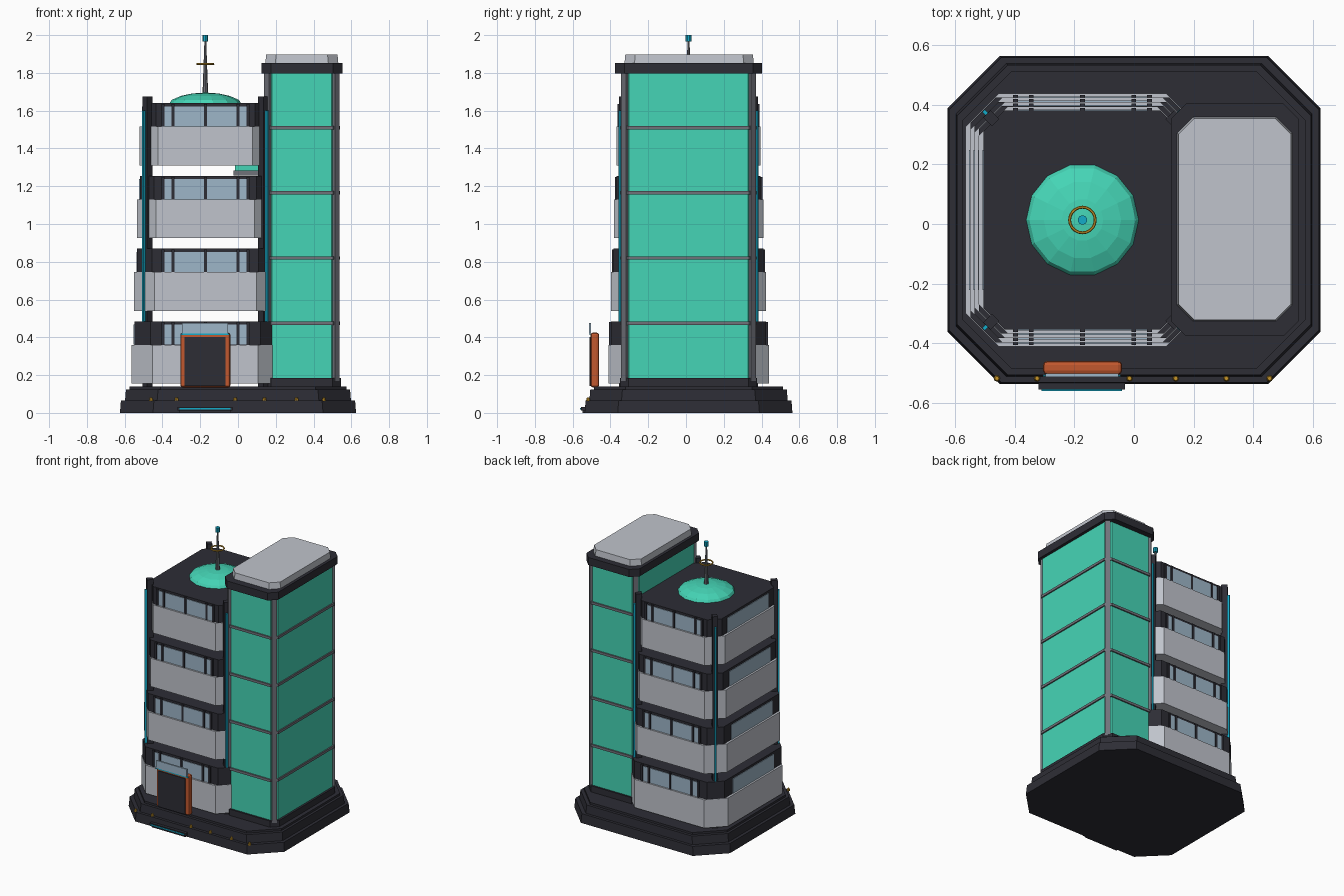
import bpy, bmesh, math
from mathutils import Matrix

if "Cube" in bpy.data.objects:
    bpy.data.objects.remove(bpy.data.objects["Cube"])


def material(name, r, g, b):
    m = bpy.data.materials.new(name)
    lin = [((c / 255 + 0.055) / 1.055) ** 2.4 for c in (r, g, b)]
    m.diffuse_color = (*lin, 1)
    m.use_nodes = True
    m.node_tree.nodes["Principled BSDF"].inputs["Base Color"].default_value = m.diffuse_color
    return m


DARK = material("charcoal", 45, 45, 53)
WHITE = material("pale grey", 192, 196, 204)
TEAL = material("teal glass", 69, 213, 182)
GREY = material("steel grey", 112, 114, 122)
BLUE = material("window blue", 158, 182, 200)
ORANGE = material("burnt orange", 194, 88, 46)
CYAN = material("cyan light", 20, 172, 202)
GOLD = material("gold", 200, 150, 40)


def finish(name, bm, mat):
    bmesh.ops.recalc_face_normals(bm, faces=bm.faces)
    me = bpy.data.meshes.new(name)
    bm.to_mesh(me)
    bm.free()
    me.materials.append(mat)
    ob = bpy.data.objects.new(name, me)
    bpy.context.collection.objects.link(ob)
    return ob


def box(name, x0, x1, y0, y1, z0, z1, mat, bevel=0):
    bm = bmesh.new()
    bmesh.ops.create_cube(bm, size=1)
    for v in bm.verts:
        v.co = ((x0 + x1) / 2 + v.co.x * (x1 - x0), (y0 + y1) / 2 + v.co.y * (y1 - y0),
                (z0 + z1) / 2 + v.co.z * (z1 - z0))
    if bevel:
        bmesh.ops.bevel(bm, geom=bm.edges[:], offset=bevel, segments=2, affect='EDGES', profile=0.5)
    return finish(name, bm, mat)


def octagon(name, cx, cy, hx, hy, ch, z0, z1, mat, top_inset=0):
    """Chamfered rectangular block."""
    bm = bmesh.new()
    rings = []
    for z, i in ((z0, 0), (z1, top_inset)):
        a, b = hx - i, hy - i
        pts = [(a, -b + ch), (a, b - ch), (a - ch, b), (-a + ch, b),
               (-a, b - ch), (-a, -b + ch), (-a + ch, -b), (a - ch, -b)]
        rings.append([bm.verts.new((cx + x, cy + y, z)) for x, y in pts])
    bm.faces.new(rings[0][::-1])
    bm.faces.new(rings[1])
    for k in range(8):
        n = (k + 1) % 8
        bm.faces.new((rings[0][k], rings[0][n], rings[1][n], rings[1][k]))
    return finish(name, bm, mat)


def cone(name, x, y, z0, z1, r0, r1, mat, n=12):
    bm = bmesh.new()
    bmesh.ops.create_cone(bm, cap_ends=True, segments=n, radius1=r0, radius2=r1, depth=z1 - z0,
                          matrix=Matrix.Translation((x, y, (z0 + z1) / 2)))
    return finish(name, bm, mat)


def turned_box(name, x, y, w, d, z0, z1, angle, mat):
    ob = box(name, -w / 2, w / 2, -d / 2, d / 2, z0, z1, mat)
    ob.data.transform(Matrix.Translation((x, y, 0)) @ Matrix.Rotation(angle, 4, 'Z'))
    return ob


CY = 0.0135
# Stepped base
octagon("base_lower", 0, CY, 0.625, 0.55, 0.175, 0, 0.066, DARK, 0.005)
octagon("base_middle", 0, CY, 0.598, 0.525, 0.17, 0.066, 0.125, DARK, 0.005)
octagon("base_upper", 0, CY, 0.575, 0.50, 0.165, 0.125, 0.14, DARK)

# Entrance step, light strip and lamps
box("entrance_step", -0.32, -0.03, -0.556, -0.50, 0.012, 0.032, DARK)
box("step_light", -0.31, -0.04, -0.56, -0.548, 0.018, 0.025, CYAN)
box("lower_step", -0.31, -0.04, -0.548, -0.50, 0.0, 0.012, DARK)
for x in (-0.46, -0.325, -0.015, 0.14, 0.31, 0.455):
    cone("step_lamp", x, -0.518, 0.064, 0.082, 0.011, 0.007, GOLD, 8)

# Doorway
box("door_frame", -0.305, -0.04, -0.505, -0.46, 0.135, 0.425, ORANGE, 0.013)
box("door_panel", -0.283, -0.067, -0.511, -0.503, 0.142, 0.402, DARK)
box("door_sign_panel", -0.297, -0.052, -0.514, -0.502, 0.42, 0.475, BLUE)
box("door_sign_light", -0.305, -0.045, -0.512, -0.506, 0.412, 0.42, CYAN)

# Office tower: four separate floors, tapering upwards
CX = -0.173
for i in range(4):
    z = 0.155 + 0.385 * i
    hx, hy = 0.376 - 0.0147 * i, 0.411 - 0.0147 * i
    octagon("parapet", CX, CY, hx + 0.016, hy + 0.014, 0.112 - 0.005 * i, z, z + 0.205, WHITE)
    octagon("floor_body", CX, CY, hx, hy, 0.085 - 0.005 * i, z + 0.2, z + 0.33, DARK)
    for s in (-1, 1):
        y = CY + s * hy
        box("long_window", CX - 0.225, CX + 0.225, y - 0.004, y + 0.004, z + 0.206, z + 0.313, BLUE)
        for dx in (-0.225, -0.172, 0, 0.172, 0.225):
            w = 0.008
            box("window_mullion", CX + dx - w, CX + dx + w, y - 0.009, y + 0.009,
                z + 0.204, z + 0.325, DARK)
    x = CX - hx
    box("side_window", x - 0.004, x + 0.004, CY - 0.235, CY + 0.235, z + 0.206, z + 0.313, BLUE)

# Corner posts with light strips
for sx in (-1, 1):
    for sy in (-1, 1):
        px, py = CX + 0.306 * sx, CY + 0.341 * sy
        a = math.atan2(sy, sx)
        turned_box("corner_post", px, py, 0.042, 0.034, 0.13, 1.675, a, DARK)
        turned_box("post_light", px + 0.019 * sx, py + 0.019 * sy, 0.018, 0.012, 0.2, 1.6, a, CYAN)

# Link bridge in the gap below the top floor
box("link_bridge", -0.025, 0.16, -0.08, 0.107, 1.258, 1.283, GREY)
box("link_bridge_glass", -0.015, 0.16, -0.07, 0.097, 1.283, 1.31, TEAL)

# Roof dome, low 14-sided
bm = bmesh.new()
prof = [(0.19, 1.638), (0.178, 1.657), (0.13, 1.678), (0.07, 1.691)]
rings = [[bm.verts.new((CX + r * math.cos(k * math.tau / 14), CY + r * math.sin(k * math.tau / 14), z))
          for k in range(14)] for r, z in prof]
tip = bm.verts.new((CX, CY, 1.696))
for k in range(14):
    n = (k + 1) % 14
    for a, b in zip(rings, rings[1:]):
        bm.faces.new((a[k], a[n], b[n], b[k]))
    bm.faces.new((rings[-1][k], rings[-1][n], tip))
bm.faces.new(rings[0][::-1])
finish("roof_dome", bm, TEAL)

# Antenna
cone("antenna_mast", CX, CY, 1.68, 1.97, 0.016, 0.005, GREY, 10)
cone("antenna_beacon", CX, CY, 1.967, 2.0, 0.016, 0.016, CYAN, 10)
bpy.ops.mesh.primitive_torus_add(location=(CX, CY, 1.847), major_radius=0.043, minor_radius=0.005,
                                 major_segments=20, minor_segments=6)
ring = bpy.context.object
ring.name = "antenna_ring"
ring.data.materials.append(GOLD)

# Glass tower
TX, HX, HY = 0.338, 0.193, 0.35
octagon("glass_plinth", TX, CY, HX + 0.015, HY + 0.013, 0.045, 0.135, 0.185, DARK)
octagon("glass_tower", TX, CY, HX, HY, 0.035, 0.18, 1.8, TEAL)
octagon("tower_cornice", TX, CY, HX + 0.021, HY + 0.04, 0.05, 1.797, 1.852, DARK)
octagon("tower_cap", TX, CY + 0.003, HX, HY - 0.008, 0.053, 1.852, 1.897, WHITE, 0.004)
for z in (0.475, 0.82, 1.165, 1.51):
    octagon("tower_band", TX, CY, HX + 0.009, HY + 0.009, 0.038, z - 0.009, z + 0.009, GREY)
for sx in (-1, 1):
    for sy in (-1, 1):
        turned_box("tower_corner_rail", TX + sx * (HX - 0.015), CY + sy * (HY - 0.015),
                   0.026, 0.036, 0.17, 1.8, math.atan2(sy, sx), GREY)
